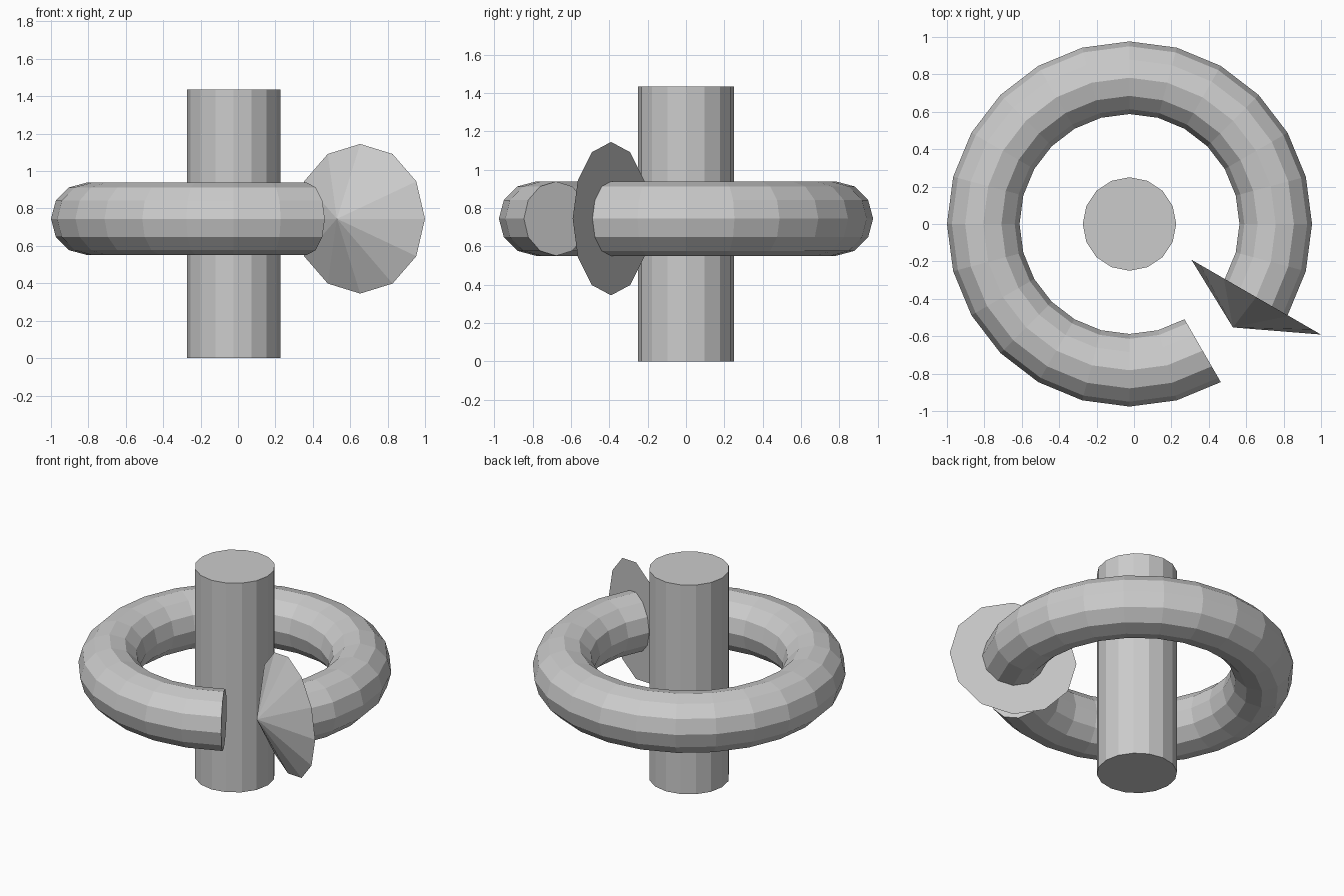
import bpy, bmesh
from math import cos, sin, radians, pi
from mathutils import Vector

if "Cube" in bpy.data.objects:
    bpy.data.objects.remove(bpy.data.objects["Cube"])

CENTRE = Vector((-0.024, 0, 0.745))   # centre of the ring
RING_R, TUBE_R, HEAD_R = 0.782, 0.194, 0.40
SIDES = 12


def on_ring(deg, radius=RING_R, z=0.0):
    a = radians(deg)
    return CENTRE + Vector((radius * cos(a), radius * sin(a), z))


def section(bm, deg, radius):
    """Loop of vertices standing across the ring at the given angle."""
    steps = [2 * pi * i / SIDES for i in range(SIDES)]
    return [bm.verts.new(on_ring(deg, RING_R + radius * cos(t), radius * sin(t)))
            for t in steps]


def finish(bm, name):
    bmesh.ops.recalc_face_normals(bm, faces=bm.faces[:])
    mesh = bpy.data.meshes.new(name)
    bm.to_mesh(mesh)
    bm.free()
    obj = bpy.data.objects.new(name, mesh)
    bpy.context.collection.objects.link(obj)


# Central axle
bpy.ops.mesh.primitive_cylinder_add(vertices=16, radius=0.25, depth=1.435,
                                    location=(CENTRE.x, 0, 1.435 / 2))
bpy.context.object.name = "axle"

# Curved arrow shaft: open ring in 15 degree steps with capped ends
bm = bmesh.new()
loops = [section(bm, d, TUBE_R) for d in range(-30, 301, 15)]
for a, b in zip(loops, loops[1:]):
    for i in range(SIDES):
        j = (i + 1) % SIDES
        bm.faces.new((a[i], a[j], b[j], b[i]))
bm.faces.new(loops[0])
bm.faces.new(loops[-1])
finish(bm, "arrow_shaft")

# Arrow head: cone whose tip lies on the ring one step further round
bm = bmesh.new()
base = section(bm, -30, HEAD_R)
tip = bm.verts.new(on_ring(-45))
bm.faces.new(base)
for i in range(SIDES):
    bm.faces.new((base[i], base[(i + 1) % SIDES], tip))
finish(bm, "arrow_head")
